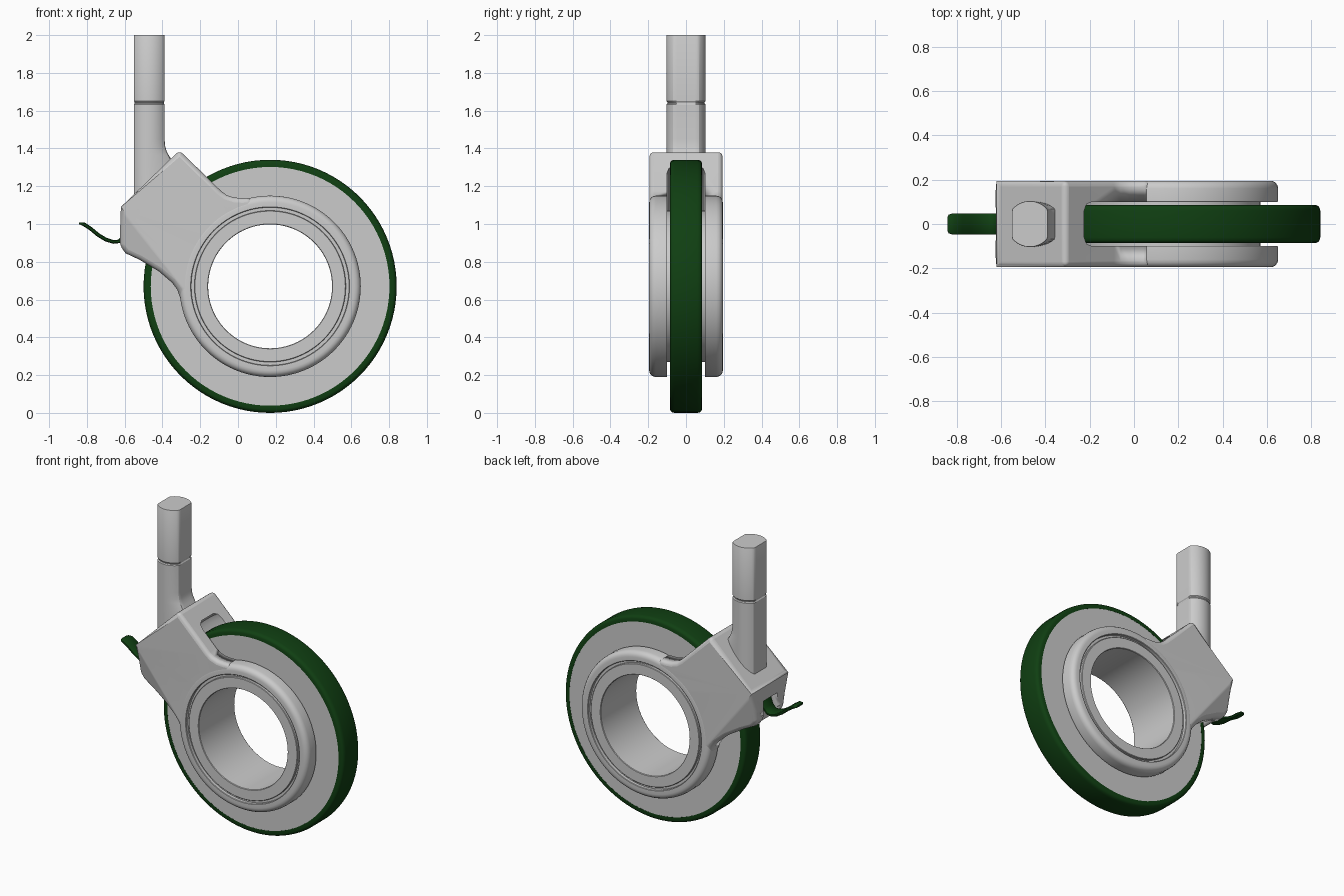
import bpy, bmesh, math
from mathutils import Vector

if "Cube" in bpy.data.objects:
    bpy.data.objects.remove(bpy.data.objects["Cube"])

CX, CZ = 0.17, 0.67          # wheel centre


def material(name, rgb):
    m = bpy.data.materials.new(name)
    m.diffuse_color = (*rgb, 1)
    m.use_nodes = True
    m.node_tree.nodes["Principled BSDF"].inputs["Base Color"].default_value = m.diffuse_color
    return m


GREY = material("light_grey", (0.60, 0.60, 0.60))
GREEN = material("dark_green", (0.005, 0.05, 0.006))


def finish(name, bm, mat, angle=30):
    bmesh.ops.recalc_face_normals(bm, faces=bm.faces)
    me = bpy.data.meshes.new(name)
    bm.to_mesh(me)
    bm.free()
    ob = bpy.data.objects.new(name, me)
    bpy.context.collection.objects.link(ob)
    me.materials.append(mat)
    bpy.ops.object.select_all(action='DESELECT')
    ob.select_set(True)
    bpy.context.view_layer.objects.active = ob
    bpy.ops.object.shade_smooth_by_angle(angle=math.radians(angle))
    return ob


def loft(bm, rings, closed=False):
    """Skin equal-length rings of points; cap the ends unless closed."""
    vs = [[bm.verts.new(p) for p in r] for r in rings]
    n, k = len(vs[0]), len(vs)
    for i in range(k if closed else k - 1):
        a, b = vs[i], vs[(i + 1) % k]
        for j in range(n):
            bm.faces.new((a[j], a[(j + 1) % n], b[(j + 1) % n], b[j]))
    if not closed:
        bm.faces.new(vs[0])
        bm.faces.new(vs[-1])


def lathe(name, section, mat, closed=True, seg=96):
    """Turn (radius, y) points around the wheel axle."""
    bm = bmesh.new()
    loft(bm, [[(CX + r * math.cos(2 * math.pi * i / seg), y,
                CZ + r * math.sin(2 * math.pi * i / seg)) for i in range(seg)]
              for r, y in section], closed)
    return finish(name, bm, mat)


def both(half):
    """Mirror a half section to the other side of y = 0."""
    return half + [(r, -y) for r, y in reversed(half)]


# wheel: grey disc, green tyre and hollow hub
lathe("wheel_disc", both([(0.36, 0.084), (0.634, 0.084)]), GREY)
lathe("tyre", both([(0.632, 0.085), (0.652, 0.085), (0.661, 0.081),
                    (0.667, 0.073), (0.67, 0.06)]), GREEN)
lathe("hub", both([(0.328, 0.186), (0.331, 0.19), (0.398, 0.19), (0.401, 0.187),
                   (0.401, 0.172), (0.425, 0.172), (0.425, 0.11), (0.401, 0.11)]), GREY)

# fork rings on either side of the wheel
for side, s in (("front", -1), ("back", 1)):
    lathe("fork_ring_" + side, [(r, s * y) for r, y in (
        (0.418, 0.1), (0.478, 0.1), (0.48, 0.103), (0.48, 0.16), (0.477, 0.174),
        (0.469, 0.186), (0.457, 0.193), (0.445, 0.195), (0.421, 0.195), (0.418, 0.192))], GREY)

# fork arm: extruded outline
W = 0.194
outline = [(-0.62, 1.09), (-0.31, 1.39), (-0.09, 1.175), (-0.06, 1.153), (-0.02, 1.14),
           (0.02, 1.137), (0.07, 1.139), (0.10, 1.0), (0.0, 0.67), (-0.2, 0.6),
           (-0.305, 0.60), (-0.32, 0.65), (-0.35, 0.69), (-0.42, 0.75),
           (-0.52, 0.81), (-0.595, 0.845), (-0.625, 0.885), (-0.625, 0.95)]
bm = bmesh.new()
loft(bm, [[(x, y, z) for x, z in outline] for y in (-W, W)])
# taper both cheeks towards the lower left
for s in (-1, 1):
    a, b, c = (Vector(p) for p in ((-0.62, s * W, 1.09), (-0.30, s * W, 0.68),
                                   (-0.63, s * 0.14, 0.87)))
    n = (b - a).cross(c - a).normalized()
    if n.y * s < 0:
        n = -n
    bmesh.ops.bisect_plane(bm, geom=bm.verts[:] + bm.edges[:] + bm.faces[:],
                           plane_co=a, plane_no=n, clear_outer=True)
    bmesh.ops.holes_fill(bm, edges=[e for e in bm.edges if e.is_boundary], sides=0)
arm = finish("fork_arm", bm, GREY)

# cutters: wheel slot, bore and lever opening
slot = lathe("slot_cutter", both([(0.70, 0.1), (0.735, 0.09), (0.75, 0.06)]), GREY, False)
bore = lathe("bore_cutter", [(0.425, -0.3), (0.425, 0.3)], GREY, False)
bm = bmesh.new()
loft(bm, [[(x, y, z) for x, z in ((-0.75, 0.7), (-0.57, 0.7), (-0.57, 1.0), (-0.75, 1.0))]
          for y in (-0.075, 0.075)])
opening = finish("lever_opening_cutter", bm, GREY)

bev = arm.modifiers.new("round_edges", 'BEVEL')
bev.width, bev.segments = 0.025, 4
bev.limit_method, bev.angle_limit = 'ANGLE', math.radians(36)
bev.use_clamp_overlap = False
for cutter in (slot, bore, opening):
    m = arm.modifiers.new(cutter.name, 'BOOLEAN')
    m.operation, m.solver, m.object = 'DIFFERENCE', 'EXACT', cutter
arm.modifiers.new("flat_shading", 'WEIGHTED_NORMAL').keep_sharp = True
bpy.ops.object.select_all(action='DESELECT')
bpy.context.view_layer.objects.active = arm
arm.select_set(True)
for m in list(arm.modifiers):
    bpy.ops.object.modifier_apply(modifier=m.name)
for cutter in (slot, bore, opening):
    bpy.data.objects.remove(cutter)


# stem: round bar with two flats, a groove, and a flared foot on the sloping arm
def stem_ring(z, scale=1, flare=0, foot=False):
    pts = []
    for i in range(48):
        t = 2 * math.pi * (i + 0.5) / 48
        x = max(-0.081, min(0.081, 0.104 * math.cos(t))) * scale
        if x > 0:
            x += flare * x / 0.081
        pts.append((x - 0.47, 0.104 * math.sin(t) * scale,
                    1.13 + 0.95 * (x + 0.08) if foot else z))
    return pts


bm = bmesh.new()
loft(bm, [stem_ring(0, 1, 0.045, True), stem_ring(1.365, 1, 0.022), stem_ring(1.385, 1, 0.011),
          stem_ring(1.41, 1, 0.004), stem_ring(1.45), stem_ring(1.632), stem_ring(1.638, 0.95),
          stem_ring(1.644, 0.95), stem_ring(1.65), stem_ring(1.997), stem_ring(2.0, 0.985)])
finish("stem", bm, GREY)

# brake lever: curved green strip with a rounded tip
path = [(-0.842, 1.003), (-0.835, 1.003), (-0.815, 0.998), (-0.78, 0.975), (-0.74, 0.942),
        (-0.70, 0.918), (-0.66, 0.905), (-0.63, 0.908), (-0.605, 0.935), (-0.59, 0.98),
        (-0.57, 1.03)]
half_w = [0.03, 0.042] + [0.048] * 9
rings = []
for i, (x, z) in enumerate(path):
    p, q = path[max(i - 1, 0)], path[min(i + 1, len(path) - 1)]
    d = Vector((q[0] - p[0], q[1] - p[1])).normalized()
    h, w = (0.006 if i < 2 else 0.010), half_w[i]
    rings.append([(x - d.y * o, y, z + d.x * o) for y, o in (
        (-w, -h / 2), (-w + 0.006, -h), (w - 0.006, -h), (w, -h / 2),
        (w, h / 2), (w - 0.006, h), (-w + 0.006, h), (-w, h / 2))])
bm = bmesh.new()
loft(bm, rings)
finish("brake_lever", bm, GREEN, 50)
